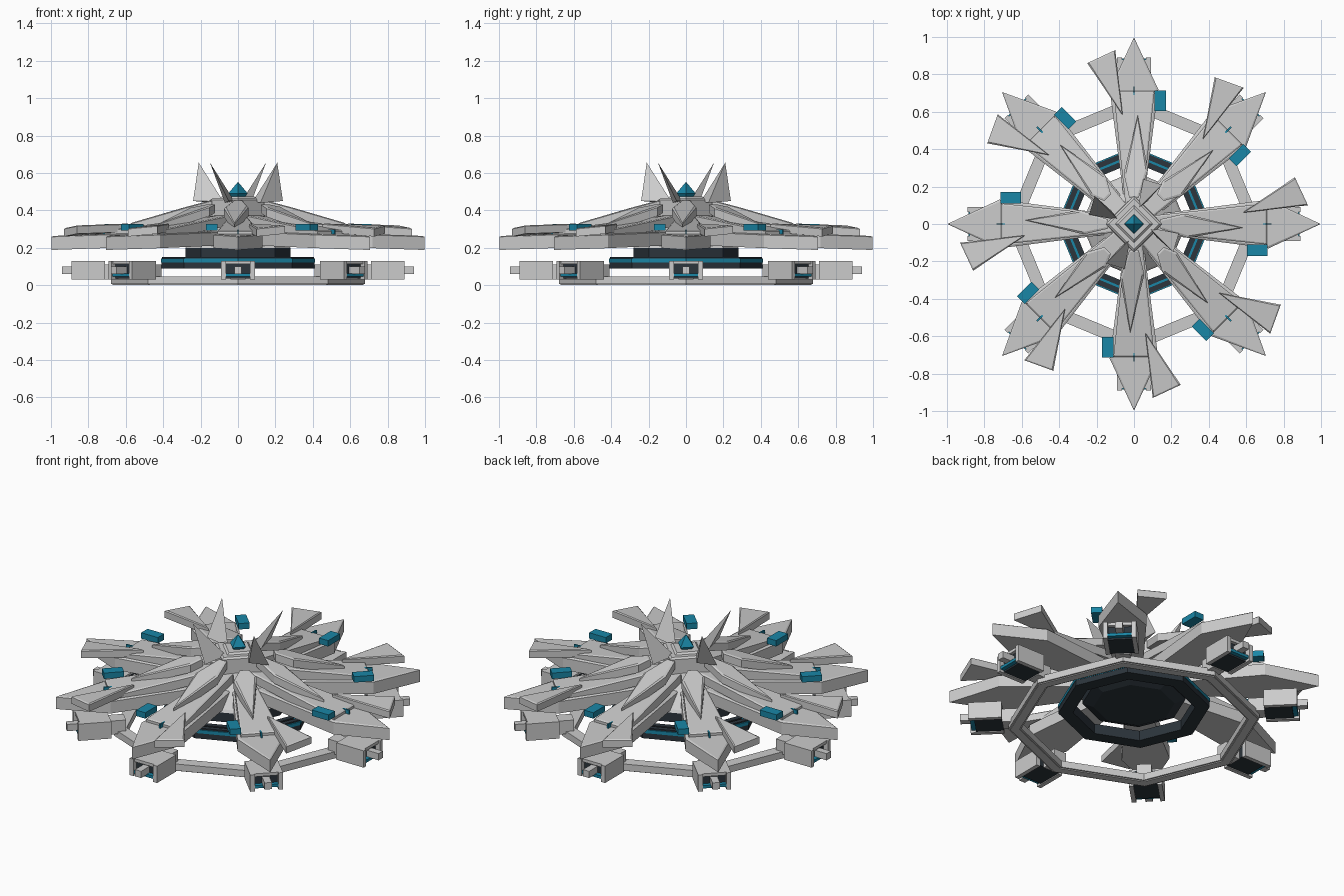
import bpy, bmesh, math
from mathutils import Matrix

if "Cube" in bpy.data.objects:
    bpy.data.objects.remove(bpy.data.objects["Cube"])


def material(name, rgb):
    m = bpy.data.materials.new(name)
    m.diffuse_color = (*rgb, 1)
    m.use_nodes = True
    m.node_tree.nodes["Principled BSDF"].inputs["Base Color"].default_value = m.diffuse_color
    return m


TEAL = material("teal", (0.01, 0.24, 0.38))
DARK = material("dark", (0.025, 0.035, 0.045))


def finish(name, bm, mat=None, turn=0.0):
    bmesh.ops.recalc_face_normals(bm, faces=bm.faces)
    bm.transform(Matrix.Rotation(turn, 4, 'Z'))
    me = bpy.data.meshes.new(name)
    bm.to_mesh(me)
    bm.free()
    ob = bpy.data.objects.new(name, me)
    bpy.context.collection.objects.link(ob)
    if mat:
        me.materials.append(mat)
    return ob


def plate(name, pts, thick, turn=0.0, mat=None, edge=0.012):
    """Slab below the given top outline, with a raised inset panel on top."""
    bm = bmesh.new()
    top = [bm.verts.new(p) for p in pts]
    bot = [bm.verts.new((x, y, z - thick)) for x, y, z in pts]
    face = bm.faces.new(top)
    bm.faces.new(bot[::-1])
    n = len(pts)
    for i in range(n):
        j = (i + 1) % n
        bm.faces.new((top[i], bot[i], bot[j], top[j]))
    if edge:
        bmesh.ops.recalc_face_normals(bm, faces=bm.faces)
        bmesh.ops.inset_individual(bm, faces=[face], thickness=edge, depth=0.005)
    return finish(name, bm, mat, turn)


def box(name, lo, hi, turn=0.0, mat=None):
    pts = [(lo[0], lo[1], hi[2]), (hi[0], lo[1], hi[2]),
           (hi[0], hi[1], hi[2]), (lo[0], hi[1], hi[2])]
    return plate(name, pts, hi[2] - lo[2], turn, mat, 0)


def lathe(name, profile, sides, mat=None, closed=True):
    """Revolve (radius, z) points into a faceted solid with corners on the axes."""
    bm = bmesh.new()
    loops = []
    for k in range(sides):
        a = 2 * math.pi * k / sides
        loops.append([bm.verts.new((r * math.cos(a), r * math.sin(a), z)) for r, z in profile])
    n = len(profile)
    for k in range(sides):
        a, b = loops[k], loops[(k + 1) % sides]
        for i in range(n if closed else n - 1):
            j = (i + 1) % n
            bm.faces.new((a[i], b[i], b[j], a[j]))
    if not closed:
        bm.faces.new([l[0] for l in loops])
        bm.faces.new([l[-1] for l in loops])
    return finish(name, bm, mat)


def band(r0, r1, z0, z1):
    return [(r0, z0), (r1, z0), (r1, z1), (r0, z1)]


# Octagonal rings and central hub
lathe("outer_ring", band(0.61, 0.68, 0.005, 0.045), 8)
lathe("ring_foot", band(0.62, 0.67, 0.0, 0.005), 8)
lathe("inner_ring", band(0.33, 0.41, 0.09, 0.122), 8, DARK)
lathe("inner_ring_light", band(0.35, 0.412, 0.122, 0.142), 8, TEAL)
lathe("inner_ring_cap_outer", band(0.375, 0.405, 0.142, 0.15), 8, DARK)
lathe("inner_ring_cap_inner", band(0.33, 0.362, 0.122, 0.15), 8, DARK)
lathe("core", [(0.22, 0.12), (0.28, 0.145), (0.28, 0.2)], 8, DARK, False)
lathe("core_cone", [(0.28, 0.2), (0.27, 0.215), (0.14, 0.32)], 8, None, False)
lathe("hub", [(0.16, 0.24), (0.15, 0.455), (0.135, 0.465)], 4, None, False)
lathe("hub_cap", [(0.1, 0.465), (0.085, 0.475)], 4, None, False)
lathe("crystal", [(0.02, 0.45), (0.052, 0.49), (0.002, 0.55)], 4, TEAL, False)

# Eight arms
for k in range(8):
    t = k * math.pi / 4
    # long lower kite and the sloping blade on it
    plate("arm_kite", [(0.1, -0.05, 0.285), (0.72, -0.13, 0.268), (0.998, 0, 0.258),
                       (0.72, 0.13, 0.268), (0.1, 0.05, 0.285)], 0.07, t)
    plate("arm_blade", [(0.1, -0.045, 0.37), (0.71, -0.11, 0.288),
                        (0.71, 0.11, 0.288), (0.1, 0.045, 0.37)], 0.05, t)
    # upper shard: the diagonal ones start further from the hub
    r, z = ((0.14, 0.45), (0.2, 0.43))[k % 2]
    plate("upper_shard", [(r, -0.025, z), (0.29, -0.075, 0.41), (0.58, -0.02, 0.325),
                          (0.27, 0.055, 0.415), (r, 0.025, z)], 0.045, t)
    # side fin
    plate("side_fin", [(0.58, 0.06, 0.325), (0.93, 0.1, 0.30), (0.86, 0.25, 0.315)], 0.04, t)
    # lights
    box("arm_light", (0.605, -0.17, 0.293), (0.715, -0.11, 0.328), t, TEAL)
    box("arm_slit", (0.69, -0.004, 0.26), (0.735, 0.004, 0.297), t, TEAL)
    # docking pod
    box("pod_core", (0.71, -0.065, 0.035), (0.86, 0.065, 0.12), t, DARK)
    box("pod_roof", (0.71, -0.065, 0.112), (0.88, 0.065, 0.13), t)
    for s in (-1, 1):
        y0, y1 = sorted((s * 0.065, s * 0.09))
        box("pod_wall", (0.71, y0, 0.03), (0.89, y1, 0.13), t)
    box("pod_nose", (0.86, -0.02, 0.06), (0.94, 0.02, 0.1), t)
    box("pod_light", (0.855, -0.065, 0.045), (0.885, 0.065, 0.062), t, TEAL)
    box("pod_link", (0.62, -0.04, 0.03), (0.71, 0.04, 0.11), t)

# Four leaning crown spikes
for k in range(4):
    bm = bmesh.new()
    a, b, c, d = [bm.verts.new(p) for p in ((-0.08, 0.02, 0.45), (-0.24, 0.05, 0.45),
                                            (-0.12, 0.07, 0.44), (-0.21, 0.15, 0.655))]
    for f in ((a, b, c), (a, b, d), (b, c, d), (c, a, d)):
        bm.faces.new(f)
    finish("crown_spike", bm, None, k * math.pi / 2)
